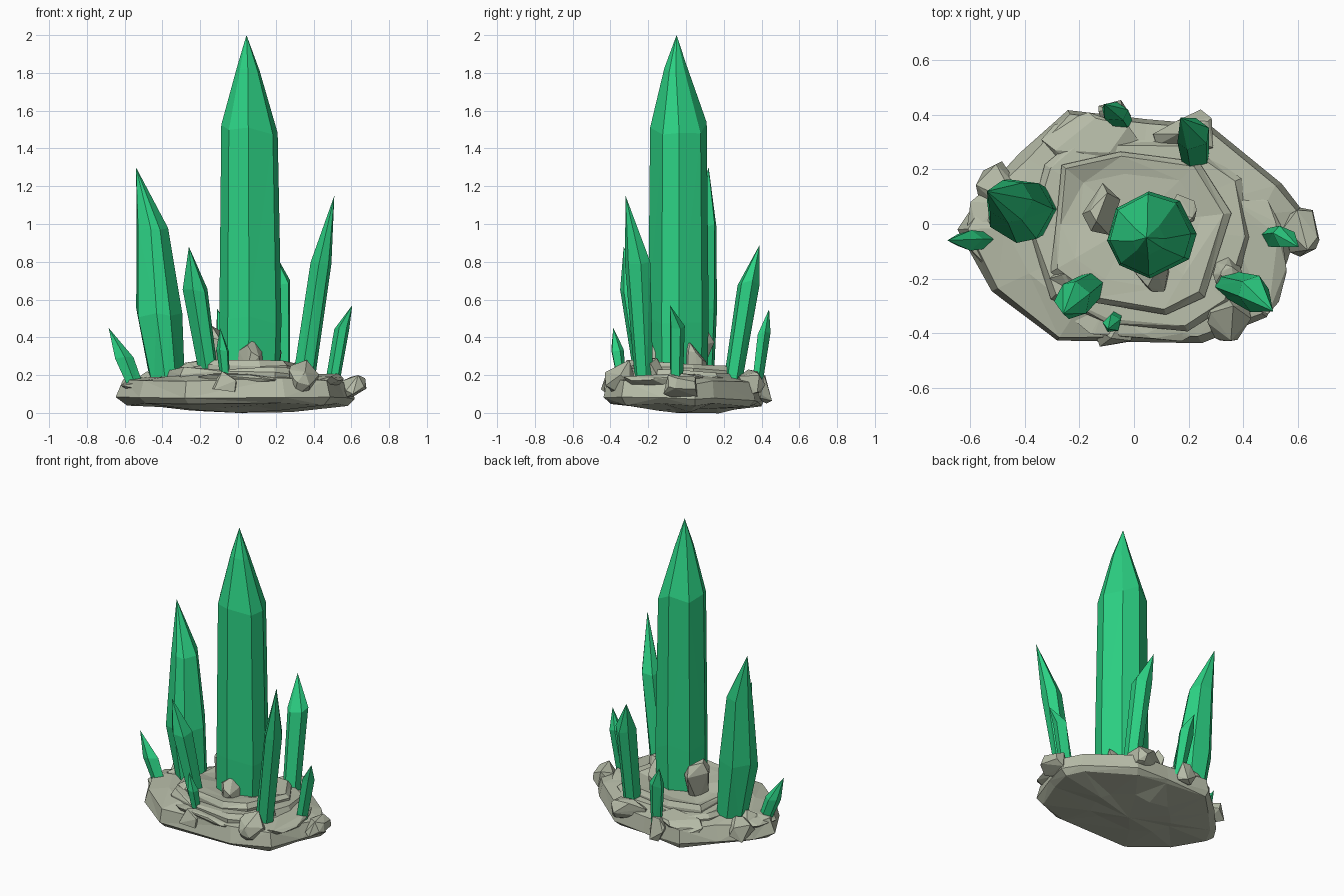
import bpy, bmesh, math, random
from mathutils import Vector

if "Cube" in bpy.data.objects:
    bpy.data.objects.remove(bpy.data.objects["Cube"])


def make_material(name, rgb):
    mat = bpy.data.materials.new(name)
    mat.use_nodes = True
    mat.diffuse_color = (*rgb, 1)
    mat.node_tree.nodes["Principled BSDF"].inputs["Base Color"].default_value = (*rgb, 1)
    return mat


green = make_material("emerald green", (0.025, 0.64, 0.23))
stone = make_material("pale stone", (0.47, 0.50, 0.39))


def finish(bm, name, mat):
    bmesh.ops.recalc_face_normals(bm, faces=bm.faces[:])
    mesh = bpy.data.meshes.new(name)
    bm.to_mesh(mesh)
    bm.free()
    mesh.materials.append(mat)
    obj = bpy.data.objects.new(name, mesh)
    bpy.context.collection.objects.link(obj)


def loft(name, mat, rings, bottom, top):
    """Skin equal rings of points and close both ends on a point."""
    bm = bmesh.new()
    loops = [[bm.verts.new(p) for p in ring] for ring in rings]
    n = len(loops[0])
    low, high = bm.verts.new(bottom), bm.verts.new(top)
    for i in range(n):
        j = (i + 1) % n
        for a, b in zip(loops, loops[1:]):
            bm.faces.new((a[i], a[j], b[j], b[i]))
        bm.faces.new((low, loops[0][j], loops[0][i]))
        bm.faces.new((high, loops[-1][i], loops[-1][j]))
    bmesh.ops.triangulate(bm, faces=bm.faces[:])
    finish(bm, name, mat)


def crystal(name, sides, sections, tip, turn=0.3, seed=1):
    """Sections are (z, centre x, centre y, radius x, radius y)."""
    rng = random.Random(seed)
    wobble = [rng.uniform(-0.18, 0.18) for _ in range(sides)]
    lift = [rng.uniform(-1, 1) for _ in range(sides)]
    rings = []
    for k, (z, cx, cy, rx, ry) in enumerate(sections):
        ring = []
        for i in range(sides):
            a = turn + math.tau * (i + wobble[i]) / sides
            dz = lift[i] * 0.25 * rx if k else 0
            ring.append((cx + rx * math.cos(a), cy + ry * math.sin(a), z + dz))
        rings.append(ring)
    z, cx, cy = sections[0][:3]
    loft(name, green, rings, (cx, cy, z), tip)


# Crystals
crystal("main_crystal", 8, [(0.18, 0.06, -0.04, 0.16, 0.155), (0.5, 0.065, -0.04, 0.165, 0.16),
                            (1.5, 0.06, -0.04, 0.15, 0.15), (1.82, 0.054, -0.055, 0.06, 0.06)],
        (0.045, -0.05, 2.0), 0.1, 3)
crystal("left_crystal_large", 7, [(0.12, -0.37, 0.05, 0.09, 0.1), (0.53, -0.42, 0.05, 0.125, 0.12),
                                  (0.98, -0.455, 0.085, 0.085, 0.08)], (-0.54, 0.12, 1.3), 0.0, 5)
crystal("front_crystal", 6, [(0.15, -0.145, -0.22, 0.05, 0.05), (0.65, -0.225, -0.28, 0.068, 0.07)],
        (-0.26, -0.33, 0.88), 0.2, 2)
crystal("front_crystal_small", 5, [(0.16, -0.065, -0.34, 0.025, 0.025), (0.33, -0.08, -0.365, 0.035, 0.035)],
        (-0.095, -0.385, 0.45), 0.6, 4)
crystal("right_crystal_small", 5, [(0.13, -0.54, -0.06, 0.045, 0.03), (0.29, -0.605, -0.06, 0.052, 0.038)],
        (-0.685, -0.06, 0.45), 0.0, 6)
crystal("left_crystal_medium", 6, [(0.15, 0.345, -0.22, 0.06, 0.05), (0.8, 0.44, -0.255, 0.056, 0.07)],
        (0.51, -0.32, 1.15), 0.3, 7)
crystal("left_crystal_small", 5, [(0.13, 0.495, -0.05, 0.04, 0.035), (0.45, 0.55, -0.045, 0.042, 0.042)],
        (0.605, -0.085, 0.57), 0.5, 8)
crystal("back_crystal", 6, [(0.12, 0.225, 0.24, 0.055, 0.05), (0.69, 0.215, 0.33, 0.065, 0.06)],
        (0.17, 0.39, 0.89), 0.4, 9)
crystal("back_crystal_small", 5, [(0.12, -0.04, 0.37, 0.035, 0.03), (0.42, -0.07, 0.41, 0.05, 0.038)],
        (-0.11, 0.44, 0.55), 0.2, 10)

# Stone bed: broad plinth, middle ledge and upper ledge
outline = [(-0.65, -0.02), (-0.53, -0.25), (-0.29, -0.44), (0.25, -0.44), (0.5, -0.35), (0.57, -0.13),
           (0.63, 0.05), (0.55, 0.15), (0.28, 0.37), (0.05, 0.39), (-0.25, 0.43), (-0.42, 0.26), (-0.58, 0.1)]
middle_outline = [(-0.4, -0.02), (-0.31, -0.28), (-0.1, -0.37), (0.2, -0.4), (0.36, -0.3), (0.44, -0.05),
                  (0.4, 0.17), (0.2, 0.31), (-0.22, 0.31), (-0.33, 0.22)]
upper_outline = [(-0.29, 0.0), (-0.31, -0.18), (-0.15, -0.29), (0.12, -0.34), (0.26, -0.27), (0.36, 0.04),
                 (0.24, 0.23), (-0.05, 0.27), (-0.27, 0.22)]


def slab(name, points, levels, bottom, top, tilt, seed):
    """Levels are (scale, z); the slab leans down toward the back by tilt."""
    rng = random.Random(seed)
    rings = []
    for s, z in levels:
        ring = []
        for x, y in points:
            f = s * rng.uniform(0.97, 1.0)
            ring.append((x * f, y * f, z - tilt * y + rng.uniform(-0.012, 0.012)))
        rings.append(ring)
    loft(name, stone, rings, bottom, top)


slab("stone_plinth", outline, [(0.45, 0.017), (0.93, 0.045), (1.0, 0.075), (0.95, 0.165), (0.74, 0.19)],
     (0.0, -0.05, 0.0), (0, 0, 0.2), 0.02, 1)
slab("middle_ledge", middle_outline, [(0.98, 0.13), (1.0, 0.19), (0.94, 0.215)],
     (0, 0, 0.12), (0, 0, 0.22), 0.06, 2)
slab("upper_ledge", upper_outline, [(1.0, 0.17), (1.0, 0.23), (0.93, 0.258), (0.7, 0.25)],
     (0, 0, 0.15), (0, 0, 0.24), 0.08, 3)


def rock(name, low, high, seed, count=14):
    """Chipped boulder that fills the box from low to high."""
    rng = random.Random(seed)
    pts = [Vector([rng.gauss(0, 1) for _ in range(3)]).normalized() for _ in range(count)]
    spans = [(min(p[k] for p in pts), max(p[k] for p in pts)) for k in range(3)]
    bm = bmesh.new()
    for p in pts:
        bm.verts.new([low[k] + (p[k] - a) / (b - a) * (high[k] - low[k])
                      for k, (a, b) in enumerate(spans)])
    hull = bmesh.ops.convex_hull(bm, input=bm.verts[:])
    loose = [v for v in hull["geom_interior"] if isinstance(v, bmesh.types.BMVert)]
    bmesh.ops.delete(bm, geom=loose, context="VERTS")
    finish(bm, name, stone)


# Loose rocks around the rim and beside the crystals
rock("front_left_rock", (0.27, -0.43, 0.07), (0.43, -0.26, 0.28), 11)
rock("front_rock", (-0.15, -0.45, 0.11), (0.0, -0.31, 0.22), 12)
rock("left_rim_rock", (0.55, -0.12, 0.07), (0.68, 0.06, 0.2), 13)
rock("back_left_rock", (0.07, 0.25, 0.09), (0.29, 0.42, 0.23), 14)
rock("back_rock", (-0.13, 0.34, 0.05), (-0.01, 0.455, 0.2), 15)
rock("back_right_rock", (-0.58, 0.06, 0.07), (-0.41, 0.23, 0.2), 16)
rock("inner_right_rock", (-0.19, -0.04, 0.18), (-0.05, 0.15, 0.46), 17)
rock("inner_front_rock", (0.0, -0.25, 0.2), (0.13, -0.12, 0.39), 18)
rock("inner_left_rock", (0.12, -0.02, 0.18), (0.23, 0.11, 0.37), 19)
rock("ledge_rock_right", (-0.31, -0.24, 0.14), (-0.15, -0.15, 0.27), 20)
rock("ledge_rock_left", (0.29, -0.24, 0.16), (0.4, -0.12, 0.29), 21)
rock("right_crystal_foot", (-0.56, 0.0, 0.1), (-0.44, 0.1, 0.22), 22)

# Flat broken plates on the slopes
rock("front_plate", (-0.3, -0.43, 0.12), (0.28, -0.24, 0.21), 31, 18)
rock("left_plate", (0.3, -0.33, 0.1), (0.56, 0.12, 0.21), 32, 18)
rock("right_plate", (-0.62, -0.16, 0.08), (-0.34, 0.16, 0.185), 33, 18)
rock("back_plate", (-0.34, 0.16, 0.1), (0.06, 0.41, 0.21), 34, 18)
